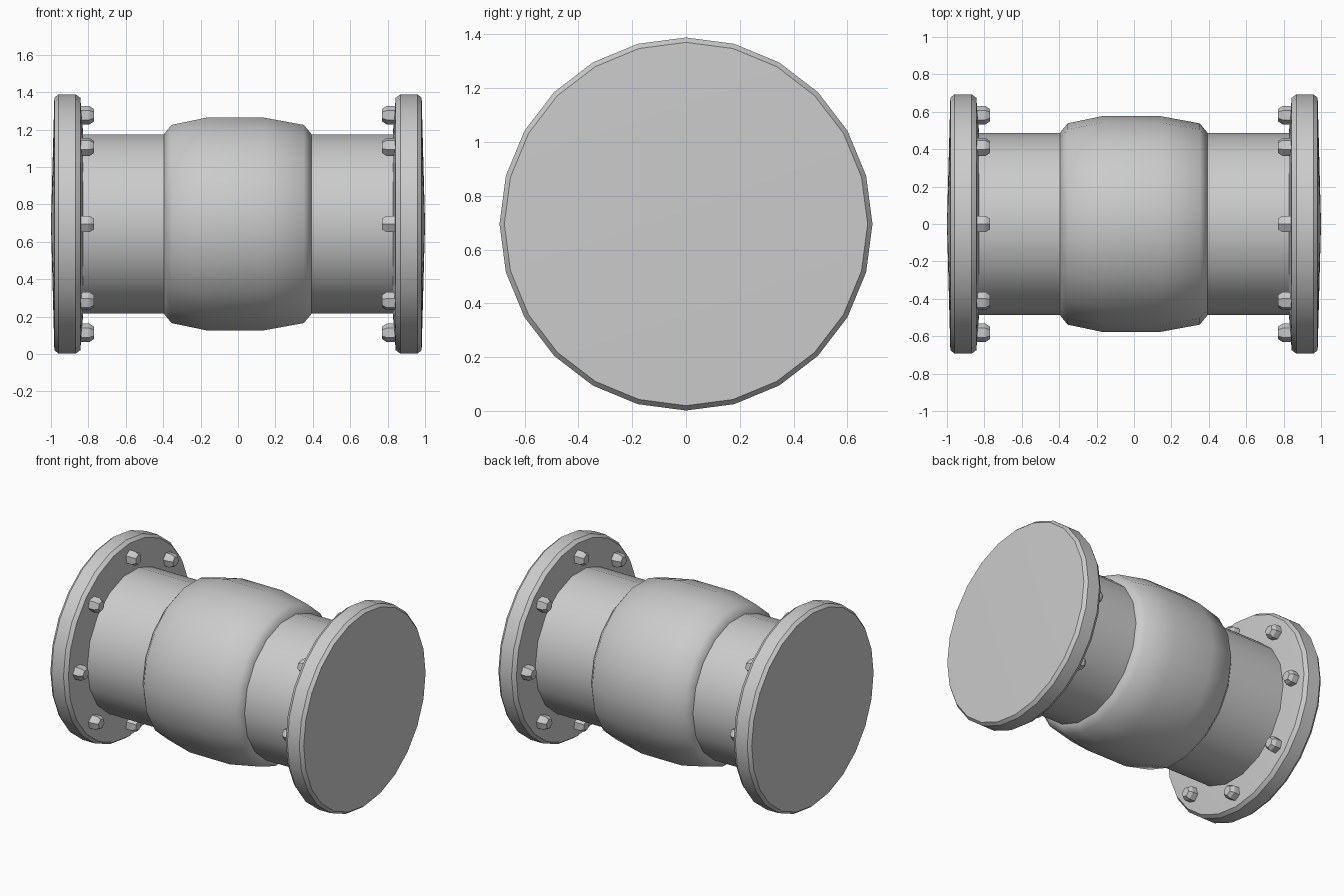
import bpy, bmesh, math

if "Cube" in bpy.data.objects:
    bpy.data.objects.remove(bpy.data.objects["Cube"])

CZ = 0.695  # height of the pipe axis


def lathe(name, profile, sides, centre=(0, 0), turn=0.0, angle=30):
    """Spin (x, radius) points around an axis parallel to x; radius 0 closes an end."""
    bm = bmesh.new()
    rings = []
    for x, r in profile:
        if r == 0:
            rings.append([bm.verts.new((x, centre[0], CZ + centre[1]))])
            continue
        ring = []
        for i in range(sides):
            a = turn + 2 * math.pi * i / sides
            ring.append(bm.verts.new((x, centre[0] + r * math.cos(a),
                                      CZ + centre[1] + r * math.sin(a))))
        rings.append(ring)
    for a, b in zip(rings, rings[1:]):
        for i in range(sides):
            j = (i + 1) % sides
            quad = [a[i % len(a)], a[j % len(a)], b[j % len(b)], b[i % len(b)]]
            bm.faces.new(list(dict.fromkeys(quad)))
    bmesh.ops.recalc_face_normals(bm, faces=bm.faces)
    mesh = bpy.data.meshes.new(name)
    bm.to_mesh(mesh)
    bm.free()
    obj = bpy.data.objects.new(name, mesh)
    bpy.context.collection.objects.link(obj)
    bpy.ops.object.select_all(action='DESELECT')
    obj.select_set(True)
    bpy.context.view_layer.objects.active = obj
    bpy.ops.object.shade_smooth_by_angle(angle=math.radians(angle))
    return obj


# Straight pipe running between the flanges
lathe("pipe", [(-0.86, 0), (-0.86, 0.487), (0.86, 0.487), (0.86, 0)], 18)

# Bulged valve body
lathe("body", [(-0.395, 0), (-0.395, 0.489), (-0.355, 0.538), (-0.17, 0.577),
               (0.14, 0.577), (0.352, 0.538), (0.392, 0.489), (0.392, 0)], 18, angle=50)

for side, s in (("left", -1), ("right", 1)):
    # Flange disc with chamfered rim and very slightly domed faces
    profile = [(1.0, 0), (0.982, 0.675), (0.96, 0.693),
               (0.868, 0.693), (0.843, 0.675), (0.826, 0.46), (0.826, 0)]
    lathe(side + "_flange", [(s * x, r) for x, r in profile], 24, angle=25)

    # Ring of eight hex bolts on the inner face
    for i in range(8):
        a = math.pi * i / 4
        c = (0.582 * math.cos(a), 0.582 * math.sin(a))
        bolt = [(0.86, 0), (0.86, 0.05), (0.795, 0.05), (0.771, 0.034), (0.771, 0)]
        lathe(f"{side}_bolt_{i + 1}", [(s * x, r) for x, r in bolt], 6, c, a, 20)
